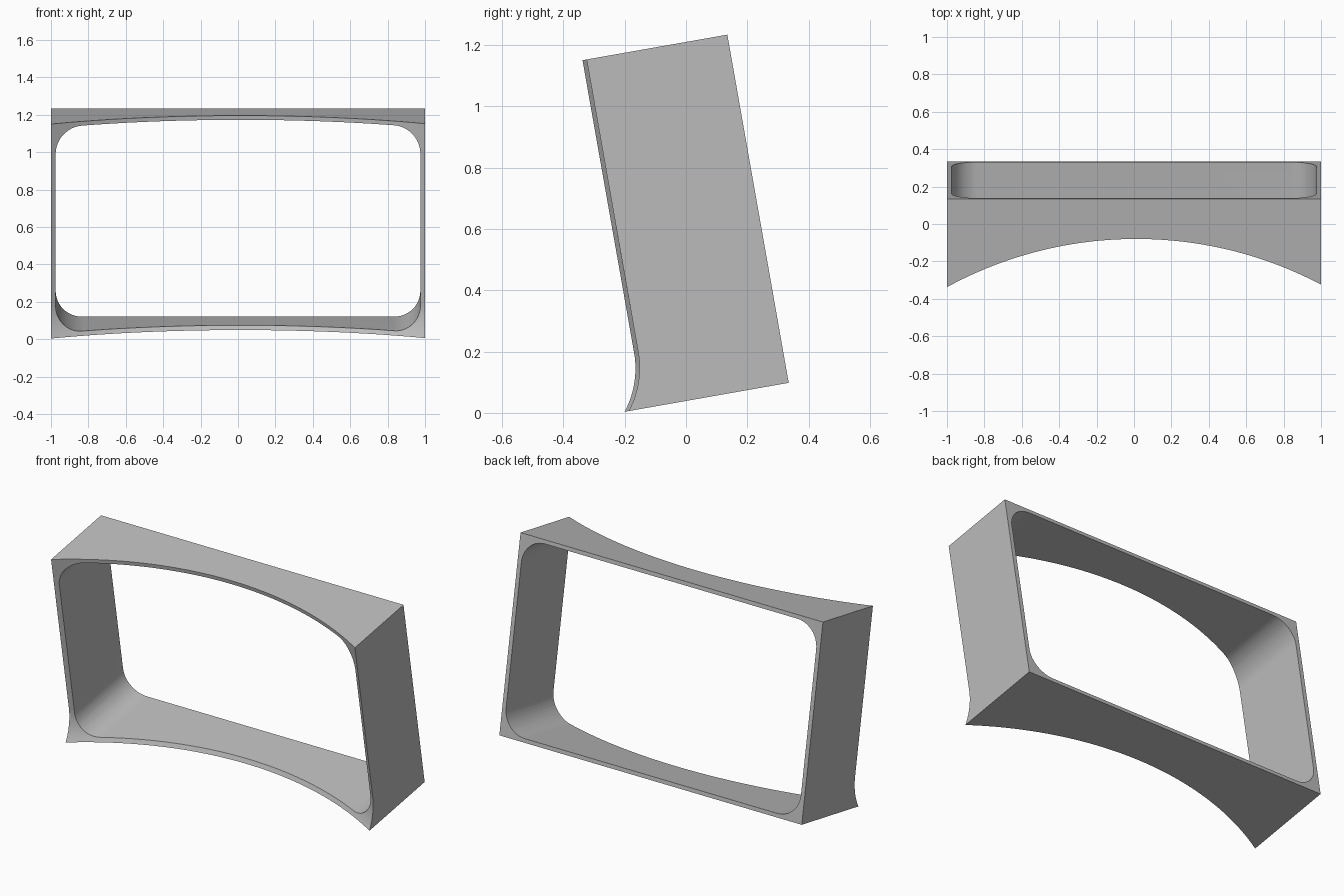
import bpy, bmesh, math
from mathutils import Vector

if "Cube" in bpy.data.objects:
    bpy.data.objects.remove(bpy.data.objects["Cube"])

TILT = math.radians(10)
HEIGHT, WALL, CORNER = 1.153, 0.023, 0.14
LIP_H, LIP_R = 0.185, 0.30        # flared lower lip
ARC_R, ARC_X, MID = 2.09, 0.0124, 0.218   # curved front


def place(x, d, w):
    """Frame space (across, depth from back, height) to tilted world space."""
    c, s = math.cos(TILT), math.sin(TILT)
    return Vector((x, 0.335 - d * c - w * s, 0.098 - d * s + w * c))


def prism(name, rings):
    """Bridge a list of equal rings and cap both ends."""
    bm = bmesh.new()
    loops = [[bm.verts.new(place(*p)) for p in ring] for ring in rings]
    for a, b in zip(loops, loops[1:]):
        for i in range(len(a)):
            j = (i + 1) % len(a)
            bm.faces.new((a[i], a[j], b[j], b[i]))
    bm.faces.new(loops[0])
    bm.faces.new(loops[-1])
    bmesh.ops.recalc_face_normals(bm, faces=bm.faces)
    mesh = bpy.data.meshes.new(name)
    bm.to_mesh(mesh)
    bm.free()
    obj = bpy.data.objects.new(name, mesh)
    bpy.context.collection.objects.link(obj)
    return obj


# Solid body: side profile swept across the curved front
def profile(x):
    depth = MID + ARC_R - math.sqrt(ARC_R ** 2 - (x - ARC_X) ** 2)
    ring = [(x, 0, 0), (x, 0, HEIGHT), (x, depth, HEIGHT)]
    for i in range(13):
        t = LIP_H * i / 12
        ring.append((x, depth + LIP_R - math.sqrt(LIP_R ** 2 - t * t), LIP_H - t))
    return ring


frame = prism("screen_frame", [profile(-1 + i / 24) for i in range(49)])

# Rounded opening cut from front to back
outline = []
for k, (sx, top) in enumerate([(1, 1), (-1, 1), (-1, 0), (1, 0)]):
    cx = sx * (0.975 - CORNER)
    cw = HEIGHT - WALL - CORNER if top else WALL + CORNER
    for i in range(13):
        a = math.radians(90 * k + 7.5 * i)
        outline.append((cx + CORNER * math.cos(a), cw + CORNER * math.sin(a)))
cutter = prism("opening_cutter", [[(x, d, w) for x, w in outline] for d in (-0.2, 0.9)])
cutter.hide_render = True

cut = frame.modifiers.new("opening", 'BOOLEAN')
cut.operation = 'DIFFERENCE'
cut.solver = 'EXACT'
cut.object = cutter
bpy.context.view_layer.objects.active = frame
frame.select_set(True)
bpy.ops.object.modifier_apply(modifier=cut.name)
bpy.data.objects.remove(cutter)

# Plain grey finish
grey = bpy.data.materials.new("grey")
grey.diffuse_color = (0.5, 0.5, 0.5, 1)
grey.use_nodes = True
grey.node_tree.nodes["Principled BSDF"].inputs["Base Color"].default_value = grey.diffuse_color
frame.data.materials.clear()
frame.data.materials.append(grey)
for p in frame.data.polygons:
    p.material_index = 0
bpy.ops.object.select_all(action='DESELECT')
frame.select_set(True)
bpy.ops.object.shade_smooth_by_angle(angle=math.radians(30))
